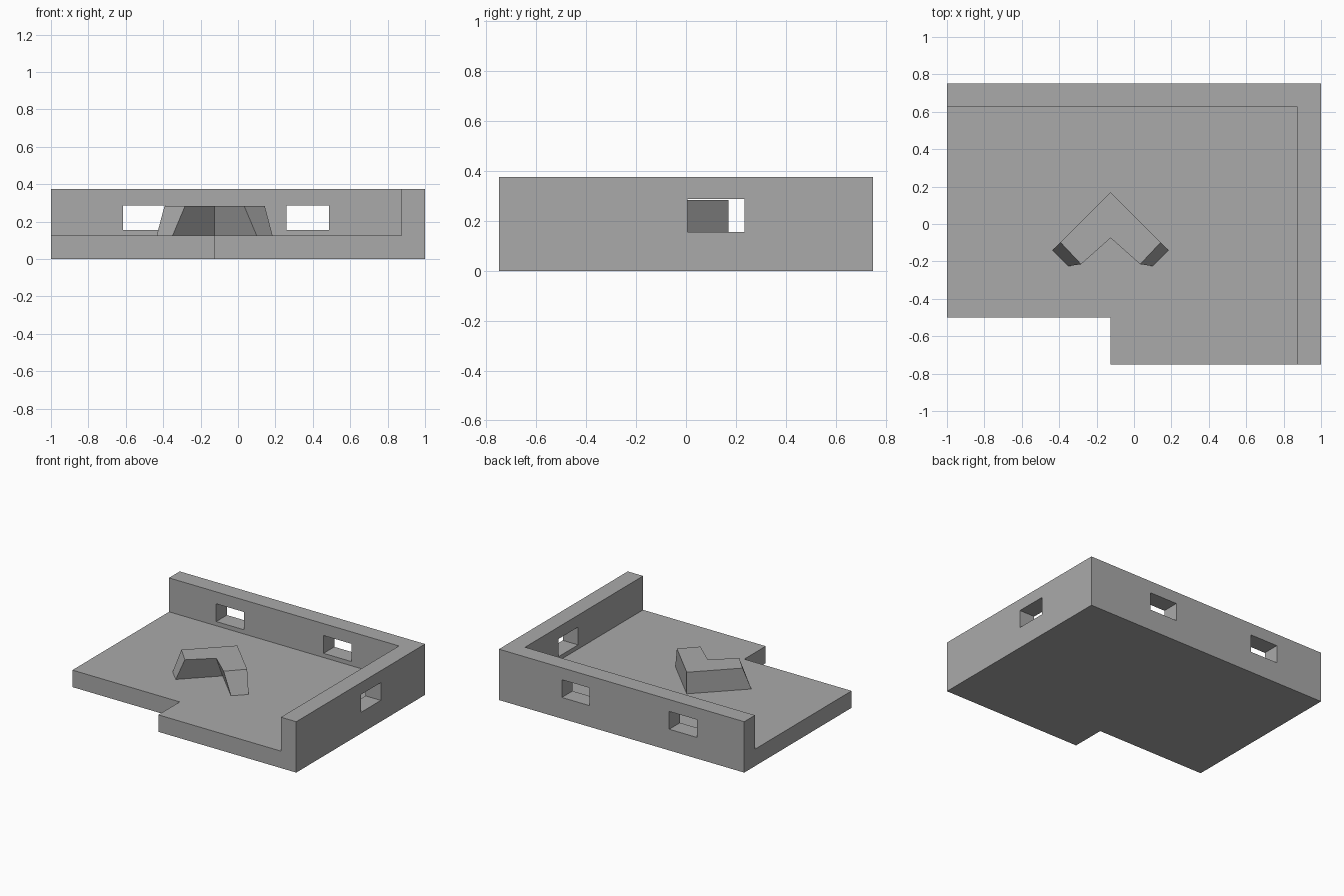
import bpy, bmesh

if "Cube" in bpy.data.objects:
    bpy.data.objects.remove(bpy.data.objects["Cube"], do_unlink=True)

grey = bpy.data.materials.new("plain grey")
grey.use_nodes = True
colour = (0.4, 0.4, 0.4, 1)
grey.diffuse_color = colour
grey.node_tree.nodes["Principled BSDF"].inputs["Base Color"].default_value = colour

FLOOR, TOP, WALL = 0.125, 0.375, 0.125


def loft(name, lower, upper, z0, z1):
    """Solid between two matching outlines at two heights."""
    bm = bmesh.new()
    a = [bm.verts.new((x, y, z0)) for x, y in lower]
    b = [bm.verts.new((x, y, z1)) for x, y in upper]
    bm.faces.new(a)
    bm.faces.new(b)
    n = len(a)
    for i in range(n):
        j = (i + 1) % n
        bm.faces.new((a[i], a[j], b[j], b[i]))
    bmesh.ops.recalc_face_normals(bm, faces=bm.faces)
    mesh = bpy.data.meshes.new(name)
    bm.to_mesh(mesh)
    bm.free()
    mesh.materials.append(grey)
    obj = bpy.data.objects.new(name, mesh)
    bpy.context.collection.objects.link(obj)
    return obj


def cut(target, x0, x1, y0, y1, z0, z1):
    """Subtract a box and discard the cutter."""
    outline = [(x0, y0), (x1, y0), (x1, y1), (x0, y1)]
    cutter = loft("cutter", outline, outline, z0, z1)
    cutter.hide_render = True
    mod = target.modifiers.new("cut", "BOOLEAN")
    mod.operation, mod.solver, mod.object = "DIFFERENCE", "EXACT", cutter
    bpy.context.view_layer.objects.active = target
    bpy.ops.object.modifier_apply(modifier=mod.name)
    bpy.data.objects.remove(cutter, do_unlink=True)


# Floor slab with notched corner, and the two walls left by hollowing it
plan = [(-1, -0.5), (-0.125, -0.5), (-0.125, -0.75), (1, -0.75), (1, 0.75), (-1, 0.75)]
room = loft("floor_and_walls", plan, plan, 0, TOP)
cut(room, -2, 1 - WALL, -2, 0.75 - WALL, FLOOR, 1)

# Window openings: two in the back wall, one in the left wall
for x in (-0.615, 0.26):
    cut(room, x, x + 0.227, 0.5, 1, 0.156, 0.287)
cut(room, 0.8, 1.2, 0.007, 0.235, 0.156, 0.287)


# Chevron-shaped counter with sloping ends
def chevron(apex, outer, tip, inner):
    mid = -0.125
    half = [outer, tip]
    mirror = [(2 * mid - x, y) for x, y in reversed(half)]
    return [(mid, apex)] + half + [(mid, inner)] + mirror


loft("chevron_counter",
     chevron(0.17, (-0.435, -0.14), (-0.35, -0.225), 0.0),
     chevron(0.17, (-0.393, -0.098), (-0.283, -0.215), -0.075),
     FLOOR, 0.284)
